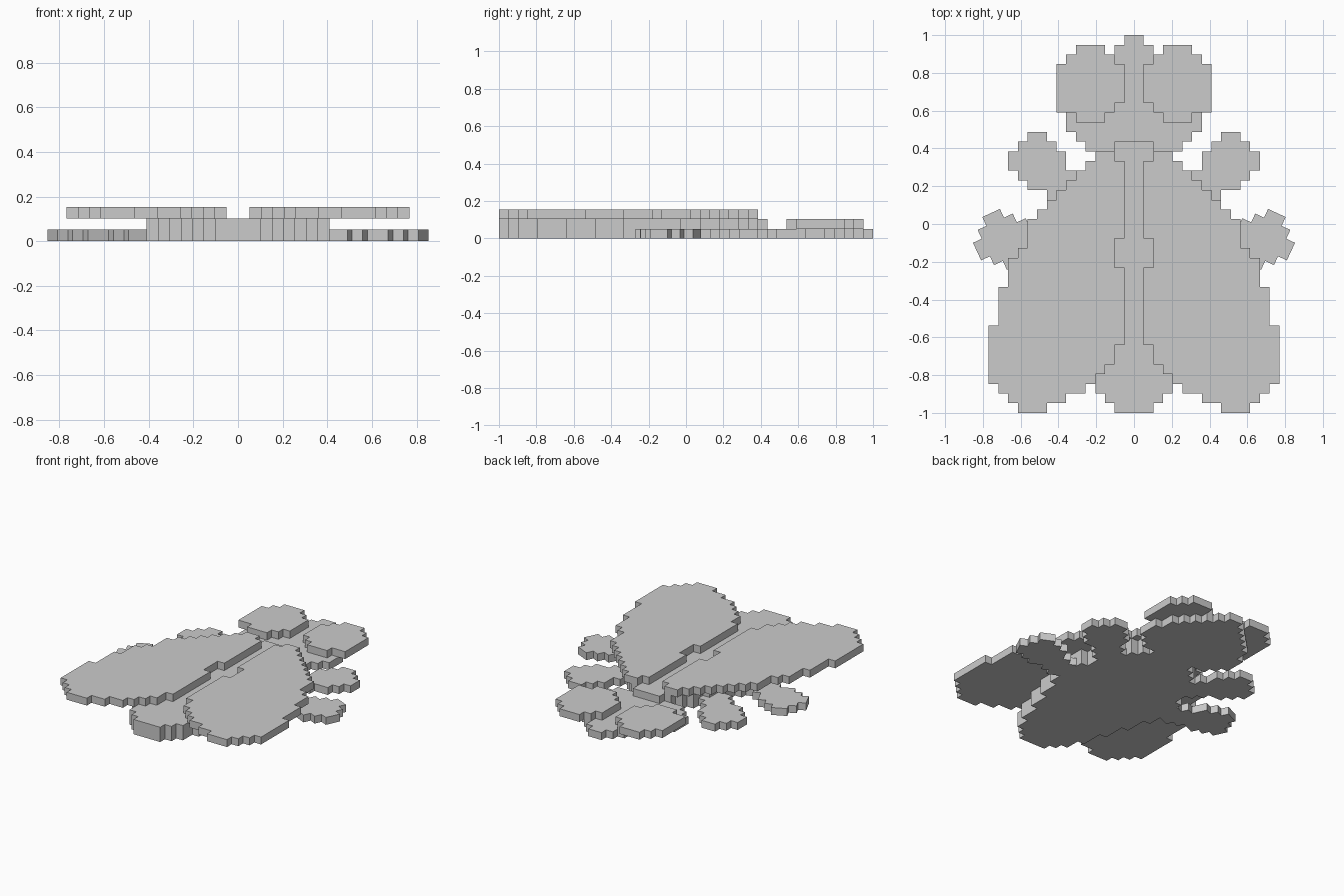
import bpy
import bmesh
import math
from mathutils import Matrix, Vector

cube = bpy.data.objects.get("Cube")
if cube:
    bpy.data.objects.remove(cube, do_unlink=True)

U = 2 / 39  # one grid step

grey = bpy.data.materials.new("plain_grey")
grey.use_nodes = True
colour = (0.6, 0.6, 0.6, 1)
grey.diffuse_color = colour
grey.node_tree.nodes["Principled BSDF"].inputs["Base Color"].default_value = colour


def stepped_slab(name, start, rows, bottom, top, mirror=False, matrix=None):
    """Extrude a stepped outline; rows are (step count, inner x, outer x) from the back."""
    inner, outer = [], []
    row = start
    for count, a, b in rows:
        for side, x in ((inner, a), (outer, b)):
            side += [(x, row), (x, row + count)]
        row += count
    outline = []
    for p in outer + inner[::-1]:
        if p not in outline:
            outline.append(p)

    bm = bmesh.new()
    verts = [bm.verts.new((x * U, 1 - k * U, bottom * U)) for x, k in outline]
    face = bm.faces.new(verts)
    extruded = bmesh.ops.extrude_face_region(bm, geom=[face])["geom"]
    raised = [v for v in extruded if isinstance(v, bmesh.types.BMVert)]
    bmesh.ops.translate(bm, verts=raised, vec=(0, 0, (top - bottom) * U))
    if matrix:
        bm.transform(matrix)
    bmesh.ops.recalc_face_normals(bm, faces=bm.faces)

    mesh = bpy.data.meshes.new(name)
    bm.to_mesh(mesh)
    bm.free()
    mesh.materials.append(grey)
    obj = bpy.data.objects.new(name, mesh)
    bpy.context.collection.objects.link(obj)
    if mirror:
        obj.modifiers.new("mirror", "MIRROR")
    return obj


def centred(rows):
    """Turn (step count, half width) into full-width rows."""
    return [(count, -half, half) for count, half in rows]


# Head: tapers to a point at the back edge
stepped_slab("head", 0, centred([
    (1, 1), (1, 2), (1, 3), (1, 4), (1, 5), (2, 6), (3, 7), (1, 6), (1, 5)]), 0, 1)

# Eyes: rounded plates resting on the head
stepped_slab("eyes", 1, [
    (1, 3, 6), (1, 2, 7), (4, 1, 8), (1, 2, 8), (1, 3, 6)], 1, 2, mirror=True)

# Body: long oval, two steps thick
stepped_slab("body", 11, centred([
    (1, 2), (1, 3), (1, 4), (2, 5), (2, 6), (2, 7), (6, 8), (3, 7),
    (3, 6), (3, 5), (2, 4), (1, 3), (1, 2)]), 0, 2)

# Wings: broad pair on top of the body
stepped_slab("wings", 12, [
    (1, 2, 4), (1, 1, 5), (1, 1, 6), (1, 1, 7), (1, 1, 8), (1, 1, 9),
    (1, 1, 10), (2, 1, 11), (1, 2, 11), (1, 2, 12), (1, 2, 13), (2, 1, 13),
    (4, 1, 14), (2, 1, 15), (2, 2, 15), (1, 3, 15), (1, 4, 15),
    (1, 5, 14), (1, 7, 13), (1, 9, 12)], 2, 3, mirror=True)

# Legs: the middle pair is the front pair swung outward
leg = [(1, 9, 11), (1, 8, 12), (2, 7, 13), (1, 6, 12), (1, 5, 11), (1, 4, 9), (1, 4, 8)]
stepped_slab("front_legs", 10, leg, 0, 1, mirror=True)
pivot = Vector((9 * U, 1 - 10 * U, 0))
swing = (Matrix.Translation((0.71, 0.08, 0))
         @ Matrix.Rotation(math.radians(-25), 4, "Z")
         @ Matrix.Translation(-pivot))
stepped_slab("middle_legs", 10, leg, 0, 1, mirror=True, matrix=swing)
